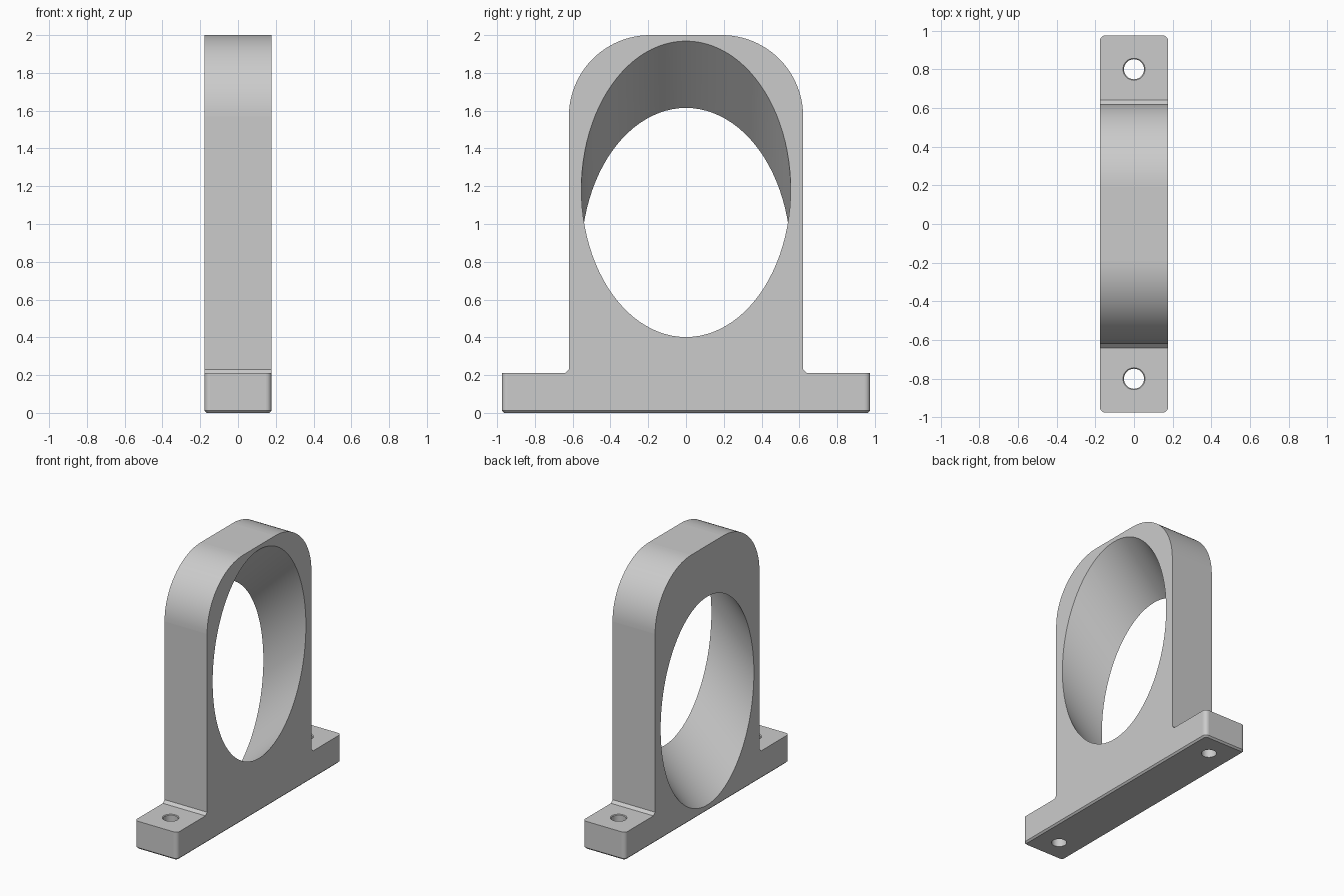
import bpy, bmesh, math
from mathutils import Matrix, Vector

if "Cube" in bpy.data.objects:
    bpy.data.objects.remove(bpy.data.objects["Cube"])

HALF_X, FOOT_Y, BODY_Y = 0.177, 0.975, 0.62
FOOT_Z, TOP_Z, ROUND = 0.21, 2.0, 0.43
BORE_R, BORE_Z = 0.554, 1.008
BOLT_Y, BOLT_R = 0.80, 0.052

steel = bpy.data.materials.new("light grey")
steel.use_nodes = True
colour = (0.6, 0.6, 0.6, 1)
steel.diffuse_color = colour
steel.node_tree.nodes["Principled BSDF"].inputs["Base Color"].default_value = colour


def make_object(name, bm):
    mesh = bpy.data.meshes.new(name)
    bm.to_mesh(mesh)
    bm.free()
    mesh.materials.append(steel)
    obj = bpy.data.objects.new(name, mesh)
    bpy.context.collection.objects.link(obj)
    return obj


def cut_cone(target, bottom_r, top_r, depth, matrix, sides):
    """Subtract a cylinder or cone from the target."""
    bm = bmesh.new()
    bmesh.ops.create_cone(bm, cap_ends=True, segments=sides, radius1=bottom_r,
                          radius2=top_r, depth=depth, matrix=matrix)
    cutter = make_object("cutter", bm)
    cutter.hide_render = True
    mod = target.modifiers.new("cut", "BOOLEAN")
    mod.operation, mod.solver, mod.object = "DIFFERENCE", "EXACT", cutter
    bpy.context.view_layer.objects.active = target
    bpy.ops.object.modifier_apply(modifier=mod.name)
    bpy.data.objects.remove(cutter)


# Half outline of the bracket: foot, chamfered inner corner, rounded shoulder
half = [(FOOT_Y, 0), (FOOT_Y, FOOT_Z), (BODY_Y + 0.02, FOOT_Z), (BODY_Y, FOOT_Z + 0.02)]
steps = 24
for i in range(steps + 1):
    a = math.pi / 2 * i / steps
    half.append((BODY_Y - ROUND + ROUND * math.cos(a), TOP_Z - ROUND + ROUND * math.sin(a)))
outline = half + [(-y, z) for y, z in reversed(half)]

# Bracket body extruded across its thickness
bm = bmesh.new()
face = bm.faces.new([bm.verts.new((-HALF_X, y, z)) for y, z in outline])
extruded = bmesh.ops.extrude_face_region(bm, geom=[face])
moved = [v for v in extruded["geom"] if isinstance(v, bmesh.types.BMVert)]
bmesh.ops.translate(bm, verts=moved, vec=(2 * HALF_X, 0, 0))
bmesh.ops.recalc_face_normals(bm, faces=bm.faces[:])

# Rounded foot corners, then a fine chamfer around the underside
corners = [e for e in bm.edges if all(abs(v.co.y) > FOOT_Y - 0.001 for v in e.verts)
           and abs(e.verts[0].co.z - e.verts[1].co.z) > 0.1]
bmesh.ops.bevel(bm, geom=corners, offset=0.03, segments=6, profile=0.5, affect="EDGES")
under = [e for e in bm.edges if all(v.co.z < 0.001 for v in e.verts)]
bmesh.ops.bevel(bm, geom=under, offset=0.012, segments=1, affect="EDGES")
bracket = make_object("bearing_bracket", bm)

# Bore sloping through the upright at 45 degrees
slope = Matrix.Translation((0, 0, BORE_Z)) @ Matrix.Rotation(math.radians(45), 4, "Y")
cut_cone(bracket, BORE_R, BORE_R, 4, slope, 96)

# Bolt holes with lightly chamfered rims
for side in (-1, 1):
    place = Vector((0, side * BOLT_Y, FOOT_Z / 2))
    cut_cone(bracket, BOLT_R, BOLT_R, 0.4, Matrix.Translation(place), 32)
    place.z = FOOT_Z
    cut_cone(bracket, BOLT_R - 0.005, BOLT_R + 0.015, 0.02, Matrix.Translation(place), 32)

# Smooth curved walls, flat planes
bpy.ops.object.select_all(action="DESELECT")
bracket.select_set(True)
bpy.context.view_layer.objects.active = bracket
bpy.ops.object.shade_smooth_by_angle(angle=math.radians(30))
for poly in bracket.data.polygons:
    if max(abs(c) for c in poly.normal) > 0.9999:
        poly.use_smooth = False
